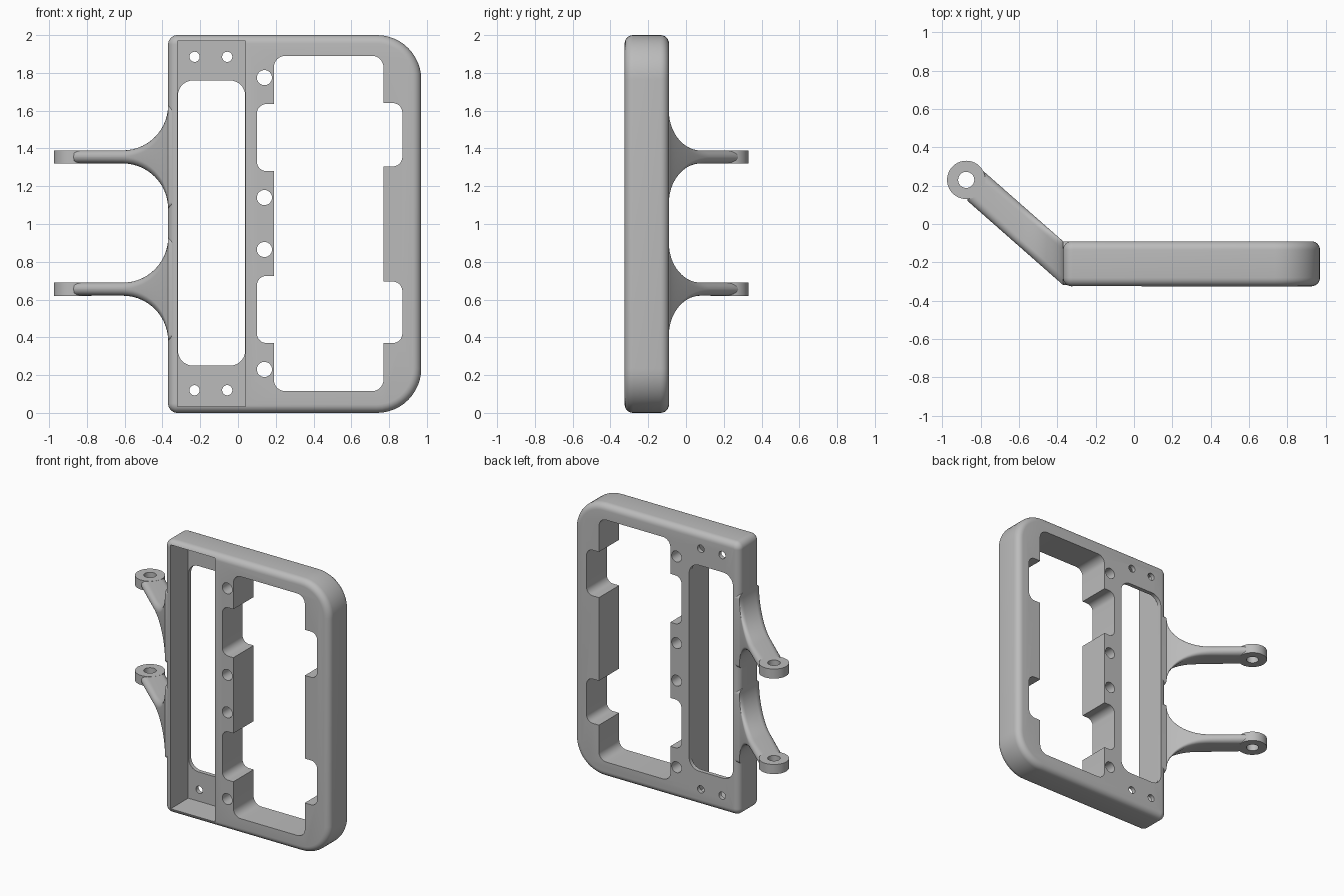
import bpy, bmesh, math
from mathutils import Vector

cube = bpy.data.objects.get("Cube")
if cube:
    bpy.data.objects.remove(cube)

grey = bpy.data.materials.new("plain grey")
grey.use_nodes = True
colour = (0.5, 0.5, 0.5, 1)
grey.diffuse_color = colour
grey.node_tree.nodes["Principled BSDF"].inputs["Base Color"].default_value = colour

FRONT, BACK = -0.325, -0.09


def add_object(name, bm):
    bmesh.ops.recalc_face_normals(bm, faces=bm.faces)
    mesh = bpy.data.meshes.new(name)
    bm.to_mesh(mesh)
    bm.free()
    mesh.materials.append(grey)
    ob = bpy.data.objects.new(name, mesh)
    bpy.context.collection.objects.link(ob)
    return ob


def activate(ob):
    bpy.ops.object.select_all(action="DESELECT")
    ob.select_set(True)
    bpy.context.view_layer.objects.active = ob


def cut(ob, cutter):
    activate(ob)
    mod = ob.modifiers.new("cut", "BOOLEAN")
    mod.operation, mod.solver, mod.object = "DIFFERENCE", "EXACT", cutter
    bpy.ops.object.modifier_apply(modifier=mod.name)
    bpy.data.objects.remove(cutter)


def smooth(ob):
    activate(ob)
    bpy.ops.object.shade_smooth_by_angle(angle=math.radians(35))


def rounded(corners, steps=8):
    """Outline from (x, z, radius) corners, rounding each with an arc."""
    out = []
    for i, (x, z, r) in enumerate(corners):
        p = Vector((x, z))
        if r == 0:
            out.append(p)
            continue
        a = (Vector(corners[i - 1][:2]) - p).normalized()
        b = (Vector(corners[(i + 1) % len(corners)][:2]) - p).normalized()
        centre = p + (a + b) * r
        for k in range(steps + 1):
            t = k / steps * math.pi / 2
            out.append(centre - b * r * math.cos(t) - a * r * math.sin(t))
    return out


def box_outline(x0, x1, z0, z1, r=0):
    return rounded([(x0, z0, r), (x1, z0, r), (x1, z1, r), (x0, z1, r)])


def prism(name, outline, y0, y1, rim=0):
    """Extrude an x-z outline along y, optionally rounding both rims."""
    bm = bmesh.new()
    face = bm.faces.new([bm.verts.new((p.x, y0, p.y)) for p in outline])
    ext = bmesh.ops.extrude_face_region(bm, geom=[face])["geom"]
    moved = [v for v in ext if isinstance(v, bmesh.types.BMVert)]
    bmesh.ops.translate(bm, verts=moved, vec=(0, y1 - y0, 0))
    if rim:
        edges = [e for e in bm.edges if abs(e.verts[0].co.y - e.verts[1].co.y) < 1e-5]
        bmesh.ops.bevel(bm, geom=edges, offset=rim, segments=6, profile=0.5, affect="EDGES")
    return add_object(name, bm)


def cylinder(name, centre, r, depth, along_y=False):
    bm = bmesh.new()
    bmesh.ops.create_cone(bm, cap_ends=True, segments=40, radius1=r, radius2=r, depth=depth)
    ob = add_object(name, bm)
    if along_y:
        ob.rotation_euler.x = math.pi / 2
    ob.location = centre
    return ob


# Frame plate with rounded rims
plate = prism("frame_plate", rounded([(-0.37, 0, 0.05), (0.97, 0, 0.235),
                                      (0.97, 2, 0.235), (-0.37, 2, 0.05)], 12),
              FRONT, BACK, 0.045)

# Front pocket with a thin floor, and the window through it
cut(plate, prism("pocket_cutter", box_outline(-0.32, 0.04, 0.035, 1.97), -0.5, BACK - 0.03))
cut(plate, prism("slot_cutter", box_outline(-0.318, 0.038, 0.25, 1.76, 0.08), -0.5, 0.2))

# Large window with two notches on each side
notched = [(0.19, 0.115, 0.06), (0.77, 0.115, 0.06)]
for z0, z1 in ((0.37, 0.695), (1.305, 1.64)):
    notched += [(0.77, z0, 0), (0.87, z0, 0.05), (0.87, z1, 0.05), (0.77, z1, 0)]
notched += [(0.77, 1.89, 0.06), (0.19, 1.89, 0.06)]
for z0, z1 in ((1.28, 1.635), (0.37, 0.725)):
    notched += [(0.19, z1, 0), (0.10, z1, 0.05), (0.10, z0, 0.05), (0.19, z0, 0)]
cut(plate, prism("window_cutter", rounded(notched), -0.5, 0.2))

# Screw holes
for z in (0.23, 0.865, 1.14, 1.775):
    cut(plate, cylinder("hole_cutter", (0.14, -0.2, z), 0.04, 1, True))
for z in (0.12, 1.885):
    for x in (-0.23, -0.057):
        cut(plate, cylinder("hole_cutter", (x, -0.2, z), 0.027, 1, True))
smooth(plate)


# Slanted arms that flare into the side of the plate
ROOT, FLARE, HALF = -0.37, 0.24, 0.0345


def half_height(x):
    d = min(max(x - (ROOT - FLARE), 0), FLARE)
    return HALF + FLARE - math.sqrt(FLARE ** 2 - d ** 2)


def arm(name, z_mid):
    stations = [(-0.33, -0.33)]
    for k in range(15):
        x = ROOT - FLARE * (1 - math.cos(k / 14 * math.pi / 2))
        stations.append((x, x))
    stations.append((-0.87, -0.81))
    # Rounded-edge section: v runs front to back, drop lowers it at the edges
    section = []
    for k in range(9):
        a = k / 8 * math.pi / 2
        section.append((0.045 * (1 - math.cos(a)), 0.034 * (1 - math.sin(a))))
    bm = bmesh.new()
    rings = []
    for xf, xb in stations:
        slope = -0.88
        yf = -0.318 + slope * (max(-0.5, min(xf, ROOT)) - ROOT) if xf > -0.5 else -0.318 + slope * (xf - ROOT)
        yb = BACK + slope * (min(xb, ROOT) - ROOT)
        top = []
        for inset, drop in section:
            v = inset / (yb - yf)
            top.append((v, drop))
        top += [(1 - v, drop) for v, drop in reversed(top)]
        points = []
        for sign, row in ((1, top), (-1, top[::-1])):
            for v, drop in row:
                x = xf + (xb - xf) * v
                y = yf + (yb - yf) * v
                points.append((x, y, z_mid + sign * (half_height(x) - drop)))
        rings.append([bm.verts.new(p) for p in points])
    for r0, r1 in zip(rings, rings[1:]):
        for i in range(len(r0)):
            j = (i + 1) % len(r0)
            bm.faces.new((r0[i], r0[j], r1[j], r1[i]))
    bm.faces.new(rings[0])
    bm.faces.new(rings[-1])
    return add_object(name, bm)


# Each arm ends in a flat eyelet with a pin hole
for label, z in (("lower", 0.655), ("upper", 1.355)):
    centre = (-0.875, 0.23, z)
    parts = [arm(label + "_arm", z), cylinder(label + "_eyelet", centre, 0.1, 0.07)]
    for part in parts:
        cut(part, cylinder("pin_cutter", centre, 0.042, 0.5))
        smooth(part)
